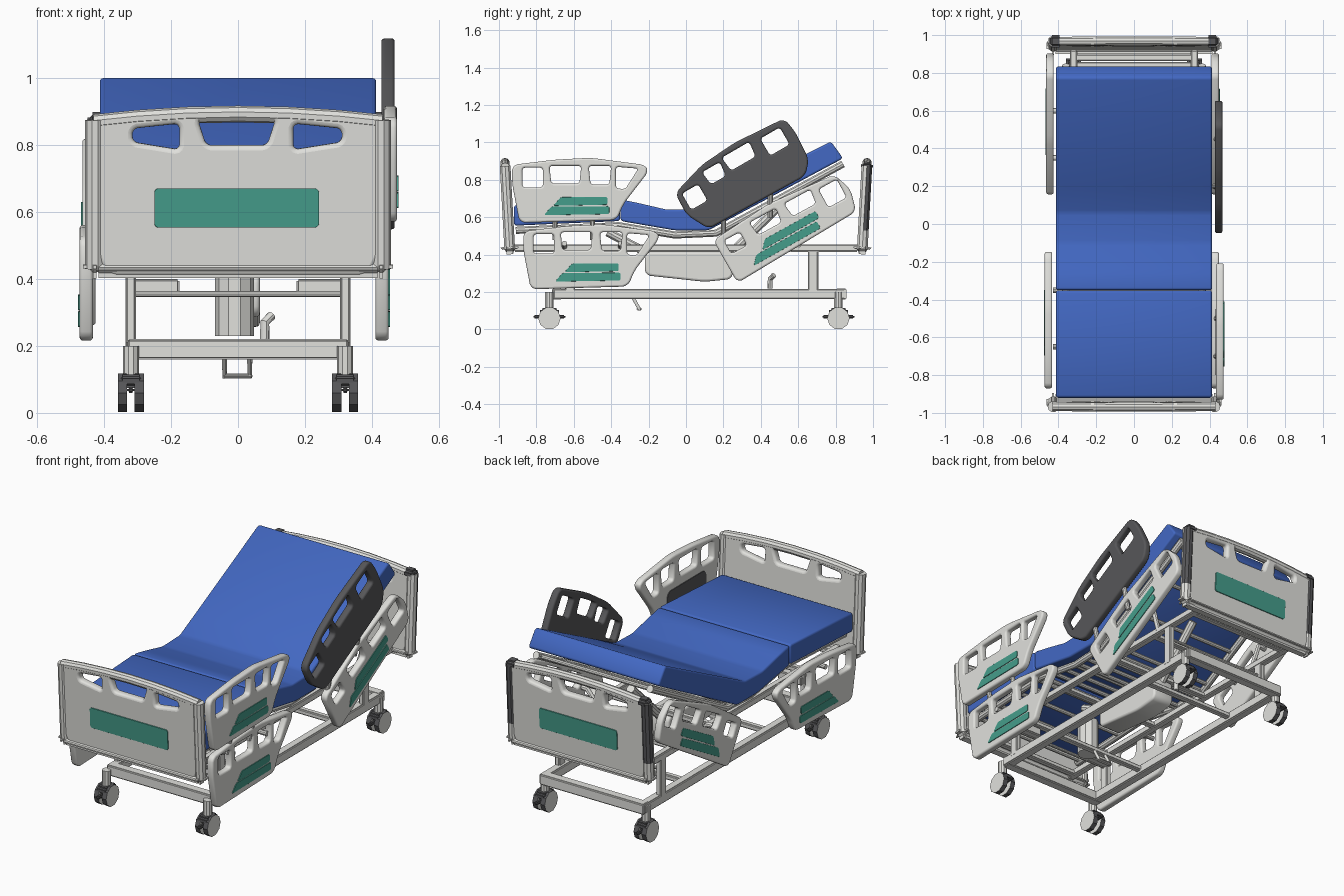
import bpy, bmesh, math
from mathutils import Matrix, Vector

cube = bpy.data.objects.get("Cube")
if cube:
    bpy.data.objects.remove(cube, do_unlink=True)


def material(name, rgb):
    m = bpy.data.materials.new(name)
    m.use_nodes = True
    m.diffuse_color = (*rgb, 1)
    m.node_tree.nodes["Principled BSDF"].inputs["Base Color"].default_value = (*rgb, 1)
    return m


GREY = material("light grey", (0.75, 0.75, 0.72))
BLUE = material("blue", (0.056, 0.14, 0.55))
GREEN = material("green", (0.06, 0.34, 0.26))
DARK = material("dark grey", (0.095, 0.095, 0.1))

# Local plane axes: u, v in the plane and w as its normal
SIDE = Matrix(((0, 0, 1, 0), (1, 0, 0, 0), (0, 1, 0, 0), (0, 0, 0, 1)))
END = Matrix(((1, 0, 0, 0), (0, 0, -1, 0), (0, 1, 0, 0), (0, 0, 0, 1)))
IDENT = Matrix.Identity(4)


def add(name, data, mat, matrix=IDENT):
    ob = bpy.data.objects.new(name, data)
    bpy.context.collection.objects.link(ob)
    data.materials.append(mat)
    ob.matrix_world = matrix
    if ob.type == 'CURVE':
        bpy.ops.object.select_all(action='DESELECT')
        ob.select_set(True)
        bpy.context.view_layer.objects.active = ob
        bpy.ops.object.convert(target='MESH')
        ob = bpy.context.view_layer.objects.active
    return ob


def rounded(pts, cut):
    """Cut the corners of a closed outline twice."""
    pts = [Vector(p) for p in pts]
    for reach in (cut, cut / 2.5):
        out = []
        for i, p in enumerate(pts):
            for q in (pts[i - 1], pts[(i + 1) % len(pts)]):
                d = q - p
                out.append(p + d * min(0.3, reach / max(d.length, 0.001)))
        pts = out
    return pts


def spline(curve, pts, cyclic):
    s = curve.splines.new('POLY')
    s.points.add(len(pts) - 1)
    for sp, p in zip(s.points, pts):
        sp.co = (*p, 0, 1) if len(p) == 2 else (*p, 1)
    s.use_cyclic_u = cyclic


def plate(name, outline, holes, thick, bevel, mat, matrix, cut=0.02):
    c = bpy.data.curves.new(name, 'CURVE')
    c.dimensions, c.fill_mode = '2D', 'BOTH'
    spline(c, rounded(outline, cut), True)
    for ring in holes:
        spline(c, rounded(ring, 0.01), True)
    c.extrude = thick / 2 - bevel
    c.bevel_depth, c.bevel_resolution, c.offset = bevel, 2, -bevel
    return add(name, c, mat, matrix)


def tube(name, pts, r, mat=GREY, matrix=IDENT):
    c = bpy.data.curves.new(name, 'CURVE')
    c.dimensions, c.fill_mode = '3D', 'FULL'
    spline(c, pts, False)
    c.bevel_depth, c.bevel_resolution, c.use_fill_caps = r, 3, True
    return add(name, c, mat, matrix)


def box(name, loc, size, mat=GREY, matrix=IDENT, bevel=0.006):
    bm = bmesh.new()
    bmesh.ops.create_cube(bm, size=1)
    bmesh.ops.scale(bm, vec=size, verts=bm.verts)
    bmesh.ops.bevel(bm, geom=bm.edges[:], offset=bevel, segments=3, affect='EDGES')
    bmesh.ops.translate(bm, vec=loc, verts=bm.verts)
    me = bpy.data.meshes.new(name)
    bm.to_mesh(me)
    bm.free()
    return add(name, me, mat, matrix)


def quad(u0, u1, v0, v1, taper=0.0):
    return [(u0 + taper, v0), (u1 - taper, v0), (u1, v1), (u0, v1)]


# Mattress: a raised back with seat, and a separate foot section
plate("mattress_back_and_seat",
      [(-0.35, 0.58), (-0.06, 0.53), (0.12, 0.53), (0.84, 0.915), (0.775, 1.005),
       (0.19, 0.71), (0.06, 0.645), (-0.1, 0.64), (-0.25, 0.675), (-0.35, 0.695)],
      [], 0.825, 0.01, BLUE, SIDE, 0.01)
plate("mattress_foot", [(-0.92, 0.555), (-0.352, 0.58), (-0.352, 0.695), (-0.92, 0.665)],
      [], 0.825, 0.01, BLUE, SIDE, 0.01)

# Deck frame under the mattress
deck = [(0.84, 0.885), (0.16, 0.515), (-0.06, 0.505), (-0.36, 0.555), (-0.91, 0.53)]
for s in (-1, 1):
    tube("deck_side_rail", [(s * 0.36, y, z) for y, z in deck], 0.02)
for (ya, za), (yb, zb) in zip(deck, deck[1:]):
    for t in (0.05, 0.35, 0.65, 0.95):
        y, z = ya + (yb - ya) * t, za + (zb - za) * t
        tube("deck_slat", [(-0.37, y, z), (0.37, y, z)], 0.013)

# Side rails: shape with grip openings and green striped plate
foot_rail = [(-0.89, 0.57), (-0.37, 0.585), (-0.335, 0.67), (-0.2, 0.845), (-0.22, 0.88),
             (-0.51, 0.918), (-0.7, 0.908), (-0.93, 0.88), (-0.93, 0.78)]
foot_holes = [quad(-0.875, -0.765, 0.76, 0.865), quad(-0.73, -0.56, 0.78, 0.875, 0.01),
              quad(-0.52, -0.4, 0.775, 0.875, 0.01),
              [(-0.375, 0.755), (-0.325, 0.75), (-0.255, 0.86), (-0.375, 0.87)]]
head_rail = [(0.0, -0.263), (0.74, -0.23), (0.77, -0.11), (0.73, 0.0), (0.35, 0.03), (-0.005, 0.0)]
head_holes = [quad(0.045, 0.14, -0.11, -0.03), quad(0.21, 0.37, -0.09, -0.01, 0.01),
              quad(0.42, 0.58, -0.09, -0.01, 0.01), quad(0.62, 0.73, -0.14, -0.03)]
dark_rail = [(0.06, -0.245), (0.65, -0.258), (0.71, -0.19), (0.72, -0.03), (0.705, 0.065),
             (0.41, 0.085), (0.2, 0.07), (0.0, 0.01), (-0.005, -0.12)]
dark_holes = [quad(0.03, 0.13, -0.11, -0.01), quad(0.18, 0.29, -0.045, 0.035, 0.01),
              quad(0.31, 0.48, -0.035, 0.05, 0.01), quad(0.54, 0.66, -0.07, 0.035)]


def side_panel(name, shape, holes, x, y, z, angle, mat, stripes):
    m = (Matrix.Translation((x, y, z)) @ Matrix.Rotation(math.radians(angle), 4, 'X') @ SIDE)
    plate(name, shape, holes, 0.04, 0.01, mat, m)
    side = math.copysign(0.021, x)
    for u0, u1, v in stripes:
        stripe = [(u0, v - 0.024), (u1, v - 0.018), (u1, v + 0.024), (u0 + 0.04, v + 0.022)]
        plate(name + "_stripe", stripe, [], 0.006, 0.001, GREEN,
              m @ Matrix.Translation((0, 0, side)), 0.006)


foot_stripes = [(-0.76, -0.41, 0.635), (-0.71, -0.42, 0.685)]
head_stripes = [(0.12, 0.53, -0.2), (0.2, 0.55, -0.148)]
side_panel("raised_foot_side_rail", foot_rail, foot_holes, 0.455, 0, 0, 0, GREY, foot_stripes)
plate("raised_rail_inner_pad", quad(-0.8, -0.45, 0.63, 0.73), [], 0.006, 0.001, DARK,
      Matrix.Translation((0.434, 0, 0)) @ SIDE)
for x in (0.43, -0.453):
    side_panel("lowered_foot_side_rail", foot_rail, foot_holes, x, 0.06, -0.355, 0, GREY, foot_stripes)
for x in (0.43, -0.445):
    side_panel("lowered_head_side_rail", head_rail, head_holes, x, 0.15, 0.48, 28.5, GREY, head_stripes)
side_panel("dark_head_side_rail", dark_rail, dark_holes, 0.448, -0.053, 0.72, 30, DARK, [])

# Side rail support arms
for s in (-1, 1):
    for y, z in ((-0.65, 0.46), (-0.35, 0.46), (0.35, 0.5), (0.6, 0.6)):
        tube("rail_support_arm", [(s * 0.33, y, 0.44), (s * 0.38, y, z), (s * 0.43, y, z)], 0.014)
for y, z in ((-0.7, 0.6), (-0.5, 0.6), (0.2, 0.6), (0.45, 0.72)):
    tube("raised_rail_bracket", [(0.42, y, z - 0.12), (0.45, y, z + 0.02)], 0.014)


# End boards with posts, top rim, bumper and green plate
board = [(-0.39, 0.41), (0.39, 0.41), (0.44, 0.5), (0.44, 0.875), (0.24, 0.905), (0, 0.913),
         (-0.24, 0.905), (-0.44, 0.875), (-0.44, 0.5)]
board_holes = [quad(-0.12, 0.112, 0.8, 0.878, 0.025),
               [(-0.315, 0.81), (-0.175, 0.787), (-0.175, 0.865), (-0.315, 0.85)],
               [(0.31, 0.81), (0.165, 0.787), (0.165, 0.865), (0.31, 0.85)]]
for name, side in (("foot", -1), ("head", 1)):
    m = (Matrix.Translation((0, side * 0.942, 0.42)) @ Matrix.Rotation(-side * 0.055, 4, 'X')
         @ END @ Matrix.Translation((0, -0.42, 0)))
    plate(name + "_board", board, board_holes, 0.046, 0.014, GREY, m)
    rim = [(x, 0.893 - 0.14 * x * x, 0) for x in (-0.43, -0.3, -0.15, 0, 0.15, 0.3, 0.43)]
    tube(name + "_board_rim", rim, 0.025, GREY, m)
    box(name + "_bumper", (0, 0.432, 0), (0.88, 0.055, 0.085), GREY, m, 0.024)
    plate(name + "_board_plate", quad(-0.25, 0.242, 0.555, 0.672), [], 0.006, 0.001, GREEN,
          m @ Matrix.Translation((0, 0, -side * 0.025)), 0.008)
    for s in (-1, 1):
        post = tube(name + "_post", [(s * 0.427, v, 0) for v in (0.43, 0.53, 0.63, 0.73, 0.875)],
                    0.03, GREY, m)
        box(name + "_corner_bumper", (s * 0.428, 0.437, 0), (0.07, 0.07, 0.095), GREY, m, 0.03)
        if side > 0:  # dark outer facing and cap on the head posts
            box("head_post_cap", (s * 0.415, 0.875, 0), (0.07, 0.045, 0.064), DARK, m, 0.015)
            post.data.materials.append(DARK)
            for f in post.data.polygons:
                f.material_index = int(f.normal.z < -0.3 and f.center.y > 0.53)

# Upper chassis
for s in (-1, 1):
    box("chassis_side_rail", (s * 0.32, 0, 0.435), (0.04, 1.84, 0.04))
    box("chassis_bracket", (s * 0.25, -0.6, 0.375), (0.15, 0.05, 0.05))
    for y in (-0.62, 0.68):
        box("chassis_upright", (s * 0.32, y, 0.31), (0.032, 0.055, 0.24))
for y in (-0.88, -0.6, -0.2, 0.22, 0.55, 0.88):
    box("chassis_cross_bar", (0, y, 0.43), (0.64, 0.035, 0.03))
for y in (-0.62, 0.68):
    tube("upright_cross_bar", [(-0.32, y, 0.355), (0.32, y, 0.355)], 0.009)

# Central housing, lifting actuators and foot pedal
plate("motor_housing", [(-0.22, 0.29), (0.1, 0.255), (0.25, 0.27), (0.25, 0.415), (-0.22, 0.415)],
      [], 0.13, 0.012, GREY, SIDE)
tube("back_actuator", [(0, 0.2, 0.37), (0, 0.5, 0.66)], 0.024)
tube("leg_actuator", [(0, -0.15, 0.38), (0, -0.42, 0.52)], 0.024)
tube("lift_column", [(-0.01, -0.4, 0.43), (-0.01, -0.4, 0.23)], 0.058)
tube("pedal_link", [(-0.04, -0.3, 0.2), (-0.04, -0.25, 0.11), (0.035, -0.25, 0.11), (0.035, -0.3, 0.2)], 0.009)
box("pedal", (0, -0.25, 0.11), (0.09, 0.03, 0.016))
tube("brake_lever", [(0.08, 0.45, 0.22), (0.08, 0.45, 0.27), (0.1, 0.47, 0.29)], 0.014)

# Wheeled base
for s in (-1, 1):
    box("base_side_rail", (s * 0.31, 0.07, 0.19), (0.05, 1.56, 0.055))
    for y in (-0.73, 0.815):
        tube("caster_stem", [(s * 0.32, y, 0.1), (s * 0.32, y, 0.2)], 0.024)
        box("caster_hood", (s * 0.32, y, 0.095), (0.075, 0.1, 0.04), DARK, bevel=0.012)
        box("caster_brake", (s * 0.32, y, 0.068), (0.022, 0.17, 0.018), DARK)
        for w in (-1, 1):
            x = s * 0.32 + w * 0.025
            wheel = tube("caster_wheel", [(x - 0.014, y, 0.06), (x + 0.014, y, 0.06)], 0.06, DARK)
            wheel.data.materials.append(GREY)
            for f in wheel.data.polygons:
                f.material_index = int(abs(f.normal.x) > 0.9)
for y in (-0.69, 0.83):
    box("base_end_bar", (0, y, 0.19), (0.66, 0.055, 0.06))
for y in (-0.3, 0.45):
    box("base_cross_bar", (0, y, 0.195), (0.6, 0.035, 0.03))

# Smooth shading with kept edges
bpy.ops.object.select_all(action='DESELECT')
for ob in bpy.context.scene.objects:
    if ob.type == 'MESH':
        ob.select_set(True)
        bpy.context.view_layer.objects.active = ob
bpy.ops.object.shade_smooth_by_angle(angle=math.radians(35))
